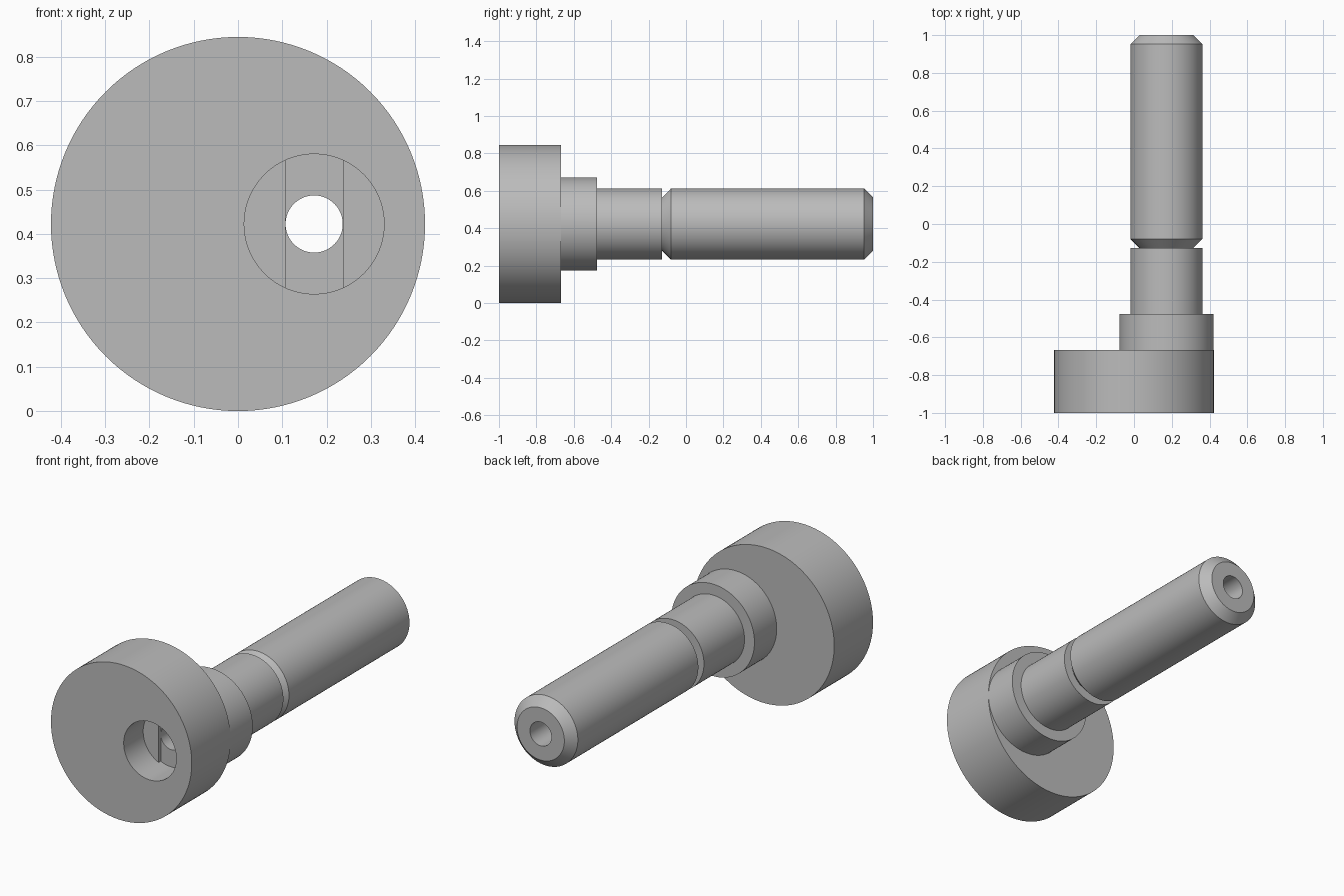
import bpy
import bmesh
import math
from mathutils import Matrix, Vector

cube = bpy.data.objects.get("Cube")
if cube:
    bpy.data.objects.remove(cube, do_unlink=True)

CENTRE = 0.4225           # height of every axis, and head radius
OFFSET = 0.172            # eccentric shaft axis
BORE = 0.065
SEGMENTS = 128

steel = bpy.data.materials.new("plain_grey")
steel.use_nodes = True
grey = (0.5, 0.5, 0.5, 1)
steel.diffuse_color = grey
steel.node_tree.nodes["Principled BSDF"].inputs["Base Color"].default_value = grey


def add_object(name, bm):
    bmesh.ops.recalc_face_normals(bm, faces=bm.faces)
    mesh = bpy.data.meshes.new(name)
    bm.to_mesh(mesh)
    bm.free()
    mesh.materials.append(steel)
    obj = bpy.data.objects.new(name, mesh)
    bpy.context.collection.objects.link(obj)
    return obj


def turned(name, x, profile):
    """Solid of revolution along y from (y, radius) points, capped at both ends."""
    bm = bmesh.new()
    rings = []
    for y, radius in profile:
        ring = []
        for i in range(SEGMENTS):
            a = math.tau * i / SEGMENTS
            ring.append(bm.verts.new((x + radius * math.cos(a), y,
                                      CENTRE + radius * math.sin(a))))
        rings.append(ring)
    for a, b in zip(rings, rings[1:]):
        for i in range(SEGMENTS):
            j = (i + 1) % SEGMENTS
            bm.faces.new((a[i], a[j], b[j], b[i]))
    bm.faces.new(rings[0])
    bm.faces.new(rings[-1])
    return add_object(name, bm)


def block(name, centre, size):
    bm = bmesh.new()
    bmesh.ops.create_cube(bm, size=1, matrix=Matrix.LocRotScale(
        Vector(centre), None, Vector(size)))
    return add_object(name, bm)


def combine(target, tool, operation):
    mod = target.modifiers.new(operation, 'BOOLEAN')
    mod.operation = operation
    mod.solver = 'EXACT'
    mod.object = tool
    bpy.ops.object.select_all(action='DESELECT')
    bpy.context.view_layer.objects.active = target
    target.select_set(True)
    bpy.ops.object.modifier_apply(modifier=mod.name)
    bpy.data.objects.remove(tool, do_unlink=True)


# Round head with the eccentric stepped and chamfered shaft
bolt = turned("eccentric_bolt", 0, [(-1, CENTRE), (-0.667, CENTRE)])
shaft = turned("shaft", OFFSET, [
    (-0.75, 0.2495), (-0.476, 0.2495),
    (-0.476, 0.19), (-0.128, 0.19),
    (-0.128, 0.142), (-0.08, 0.19),
    (0.953, 0.19), (1, 0.142)])
combine(bolt, shaft, 'UNION')

# Counterbore, shallow slot in its floor, and through bore
recess = turned("recess_cutter", OFFSET, [(-1.1, 0.158), (-0.833, 0.158)])
combine(bolt, recess, 'DIFFERENCE')
slot = turned("slot_cutter", OFFSET, [(-0.9, 0.158), (-0.815, 0.158)])
strip = block("slot_strip", (OFFSET, -0.85, CENTRE), (2 * BORE, 0.3, 0.5))
combine(slot, strip, 'INTERSECT')
combine(bolt, slot, 'DIFFERENCE')
bore = turned("bore_cutter", OFFSET, [(-1.1, BORE - 0.0005), (1.1, BORE - 0.0005)])
combine(bolt, bore, 'DIFFERENCE')

bpy.ops.object.select_all(action='DESELECT')
bpy.context.view_layer.objects.active = bolt
bolt.select_set(True)
bpy.ops.object.shade_smooth_by_angle(angle=math.radians(30))
